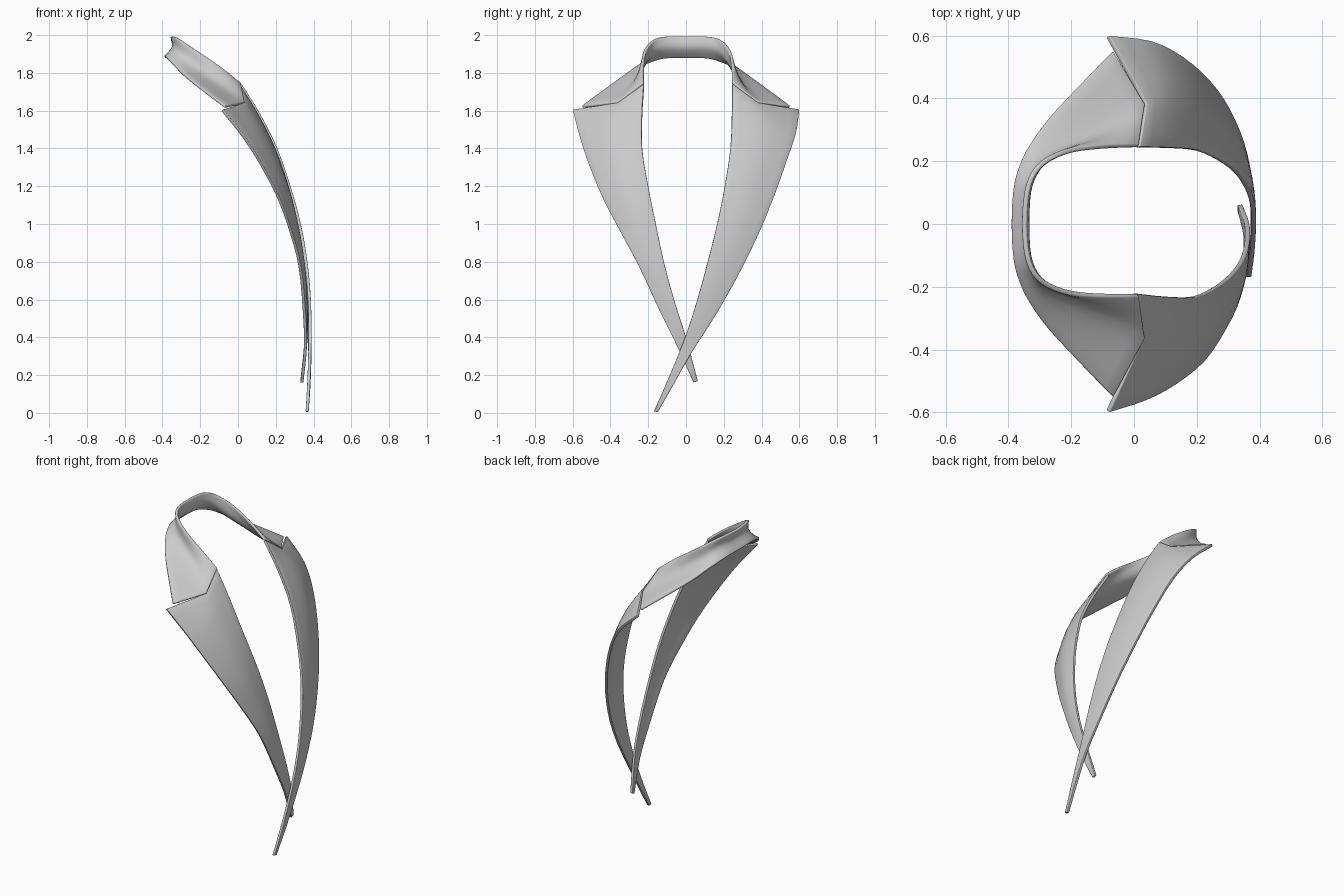
import bpy, bmesh
from mathutils import Vector

if "Cube" in bpy.data.objects:
    bpy.data.objects.remove(bpy.data.objects["Cube"])


def spline(pts, n, smooth=True):
    """Resample a point list with n steps per span (Catmull-Rom or straight)."""
    pts = [Vector(p) for p in pts]
    ext = [2 * pts[0] - pts[1]] + pts + [2 * pts[-1] - pts[-2]]
    out = []
    for i in range(1, len(pts)):
        a, b, c, d = ext[i - 1:i + 3]
        for k in range(n):
            t = k / n
            if smooth:
                out.append(0.5 * (2 * b + (c - a) * t + (2 * a - 5 * b + 4 * c - d) * t * t
                                  + (3 * b - a - 3 * c + d) * t ** 3))
            else:
                out.append(b.lerp(c, t))
    return out + [pts[-1]]


def cloth(name, rows, sharp_rows, n_across=4, n_along=3):
    """Loft rows of points into a thin, soft-edged sheet."""
    last = len(rows) - 1
    across = [spline(r, n_across, i not in [s % (last + 1) for s in sharp_rows])
              for i, r in enumerate(rows)]
    columns = [spline(c, n_along) for c in zip(*across)]
    bm = bmesh.new()
    grid = [[bm.verts.new(p) for p in col] for col in columns]
    for a, b in zip(grid, grid[1:]):
        for j in range(len(a) - 1):
            bm.faces.new((a[j], a[j + 1], b[j + 1], b[j]))
    bmesh.ops.recalc_face_normals(bm, faces=bm.faces)
    me = bpy.data.meshes.new(name)
    bm.to_mesh(me)
    bm.free()
    ob = bpy.data.objects.new(name, me)
    bpy.context.collection.objects.link(ob)
    sol = ob.modifiers.new("thickness", 'SOLIDIFY')
    sol.thickness = 0.016
    sol.offset = 0
    bev = ob.modifiers.new("soft_edge", 'BEVEL')
    bev.width = 0.005
    bev.segments = 2
    bev.limit_method = 'ANGLE'
    bev.angle_limit = 1.0
    bpy.ops.object.select_all(action='DESELECT')
    bpy.context.view_layer.objects.active = ob
    ob.select_set(True)
    bpy.ops.object.shade_smooth_by_angle(angle=0.7)
    return ob


def lapel(name, top, edges):
    """Top notch row, then (inner, outer, bulge) rows running down to the tip."""
    rows = [top]
    for inner, outer, bulge in edges:
        mid = (Vector(inner) + Vector(outer)) / 2 + Vector((bulge, 0, 0))
        rows.append([inner, mid, outer])
    cloth(name, rows, [0])


# Lapel on the +y side, lying over the other at the bottom
lapel("over_lapel",
      [(.013, .245, 1.738), (.036, .38, 1.638), (-.083, .597, 1.602)],
      [((.11, .243, 1.58), (.05, .58, 1.48), .03),
       ((.20, .235, 1.40), (.15, .53, 1.33), .022),
       ((.27, .205, 1.20), (.235, .455, 1.12), .017),
       ((.325, .165, 1.00), (.295, .37, .92), .012),
       ((.36, .115, .80), (.343, .26, .70), .006),
       ((.378, .06, .60), (.368, .145, .50), .003),
       ((.381, -.005, .40), (.38, .03, .32), 0),
       ((.376, -.09, .19), (.376, -.066, .15), 0),
       ((.366, -.17, .008), (.366, -.148, .005), 0)])

# Lapel on the -y side, passing behind
lapel("under_lapel",
      [(.003, -.222, 1.738), (.026, -.36, 1.638), (-.083, -.597, 1.602)],
      [((.10, -.232, 1.58), (.03, -.56, 1.46), .03),
       ((.19, -.232, 1.40), (.125, -.51, 1.31), .028),
       ((.26, -.20, 1.20), (.218, -.435, 1.13), .024),
       ((.31, -.16, 1.00), (.285, -.335, .94), .016),
       ((.343, -.115, .79), (.328, -.245, .77), .01),
       ((.36, -.06, .59), (.35, -.138, .54), .004),
       ((.36, .003, .39), (.357, -.045, .35), 0),
       ((.338, .062, .17), (.338, .04, .16), 0)])

# Collar: half of the strip from back centre to notch (fold edge, middle, leaf edge)
half = [
    [(-.35, 0, 1.992), (-.343, 0, 1.935), (-.386, 0, 1.882)],
    [(-.342, .10, 1.992), (-.338, .105, 1.935), (-.38, .11, 1.88)],
    [(-.318, .165, 1.982), (-.314, .17, 1.917), (-.363, .18, 1.863)],
    [(-.272, .207, 1.952), (-.275, .212, 1.875), (-.333, .248, 1.835)],
    [(-.20, .235, 1.905), (-.195, .253, 1.808), (-.27, .337, 1.775)],
    [(-.10, .245, 1.835), (-.085, .312, 1.723), (-.16, .455, 1.69)],
    [(.012, .247, 1.742), (.033, .38, 1.641), (-.068, .55, 1.62)],
]


def mirrored(row, t):
    # the -y side sits a touch closer to the neck at its fold edge
    return [(x, -(y - .022 * t * w), z) for (x, y, z), w in zip(row, (1, .8, 0))]


other = [mirrored(r, i / 6) for i, r in enumerate(half)][:0:-1]
cloth("collar", other + half, [0, -1])
